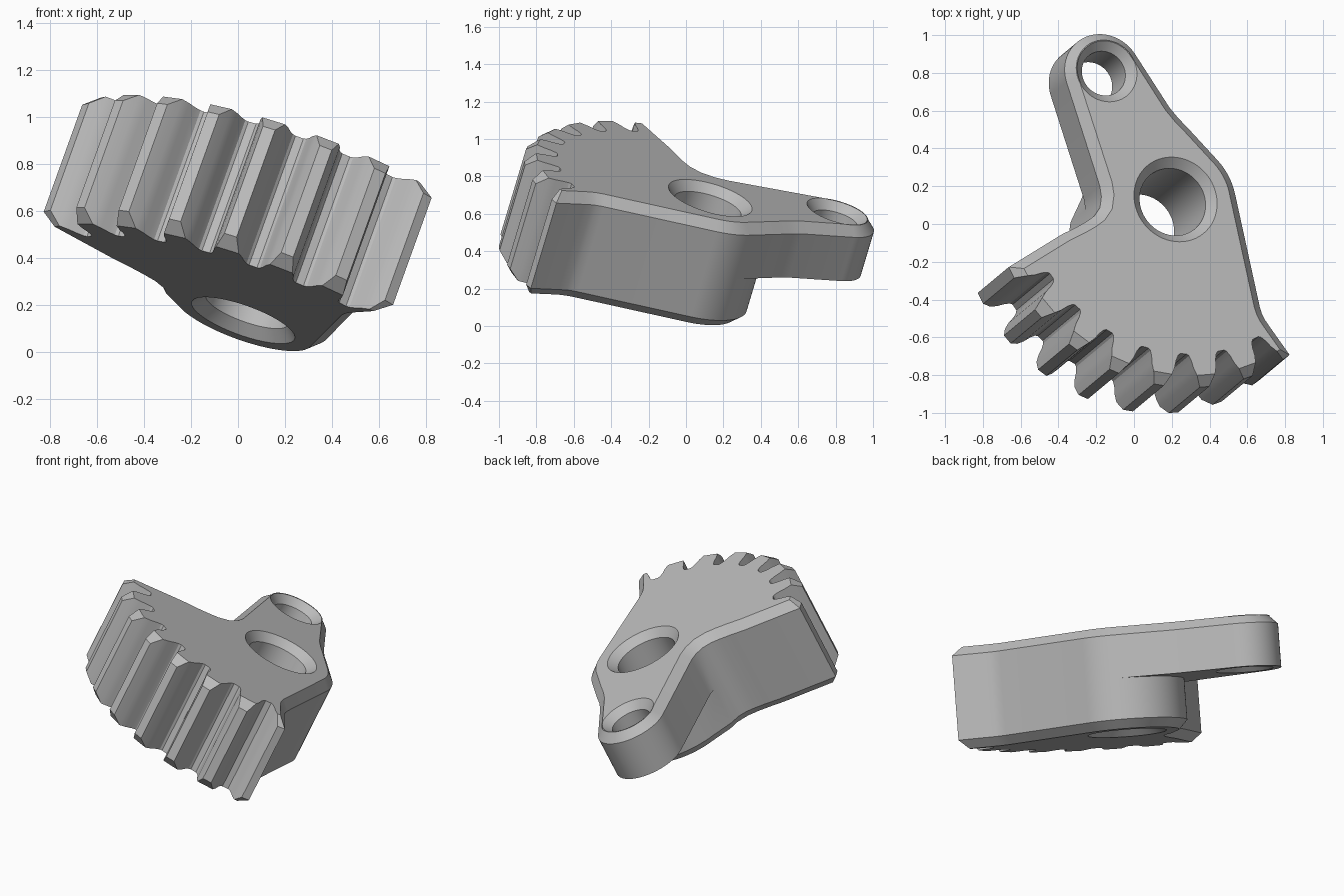
import bpy, bmesh, math
from mathutils import Vector, Matrix

cube = bpy.data.objects.get("Cube")
if cube:
    bpy.data.objects.remove(cube)

THICK, ARM_THICK, CHAMFER = 0.607, 0.31, 0.052
TIP_R, HUB_R, PITCH = 1.02, 0.36, 14.4
EYE = (-0.319, 0.707)


def polar(r, deg, c=(0, 0)):
    a = math.radians(deg)
    return (c[0] + r * math.cos(a), c[1] + r * math.sin(a))


def arc(r, a0, a1, steps, c=(0, 0)):
    return [polar(r, a0 + (a1 - a0) * i / steps, c) for i in range(steps + 1)]


def inset(pts, d):
    """Mitred inward offset of a counter-clockwise outline."""
    out = []
    for i, p in enumerate(pts):
        p = Vector(p)
        e1 = (p - Vector(pts[i - 1])).normalized()
        e2 = (Vector(pts[(i + 1) % len(pts)]) - p).normalized()
        n1, n2 = Vector((-e1.y, e1.x)), Vector((-e2.y, e2.x))
        out.append(tuple(p + (n1 + n2) * d / (1 + n1.dot(n2))))
    return out


# Outline pieces, counter-clockwise
corner = [(-0.396, 0.03), (-0.41, -0.03), (-0.445, -0.075),
          (-0.49, -0.105), (-0.55, -0.137), (-0.638, -0.177)]
rim = arc(TIP_R, -159.5, -55.5, 40)
far_side = [(0.48, -0.685), (0.455, -0.643), (0.444, -0.615), (0.436, -0.58)]
far_side += arc(HUB_R, 7, 39, 8)
arm = [(0.125, 0.41), (0.08, 0.46), (0.035, 0.52)]
arm += arc(0.217, 30, 192, 32, EYE) + [(-0.40, 0.09)]
hub_back = arc(HUB_R, 43, 155, 28)

# Half of a tooth gap: radius and half-angle, from tip to root
FLANK = [(TIP_R, 5.66), (TIP_R - CHAMFER, 4.16), (0.93, 3.3), (0.888, 2.75),
         (0.86, 2.0), (0.85, 1.2)]


def toothed(back, d=0):
    """Whole outline with the given back chain, shrunk by d for a chamfered face."""
    blank = inset(corner + rim + far_side + back, d)
    first, last = len(corner), len(corner) + len(rim) - 1
    flank = [FLANK[1] if d else FLANK[0]] + FLANK[1:]
    teeth = []
    for k in reversed(range(7)):
        mid = -63.8 - PITCH * k
        teeth += [polar(r, mid - h) for r, h in flank]
        teeth += [polar(r, mid + h) for r, h in reversed(flank)]
    return blank[:first + 1] + teeth + blank[last:]


def wall(bm, layers):
    """Side faces through (outline, depth below the top face) layers."""
    rings = [[bm.verts.new((x, y, -depth)) for x, y in pts] for pts, depth in layers]
    for a, b in zip(rings, rings[1:]):
        for i in range(len(a)):
            bm.faces.new((b[i - 1], b[i], a[i], a[i - 1]))


def bore(bm, centre, r, rim_r, depth):
    """Through-hole, countersunk at both ends."""
    c = rim_r - r
    profile = [(rim_r, 0), (r, c), (r, depth - c), (rim_r, depth)]
    wall(bm, [(arc(rad, 0, 354, 59, centre), z) for rad, z in profile])


bm = bmesh.new()
wall(bm, [(toothed(arm, CHAMFER), 0), (toothed(arm), CHAMFER), (toothed(arm), ARM_THICK)])
wall(bm, [(toothed(hub_back), ARM_THICK), (toothed(hub_back), THICK - CHAMFER),
          (toothed(hub_back, CHAMFER), THICK)])
bore(bm, (0, 0), 0.185, 0.233, THICK)
bore(bm, EYE, 0.122, 0.17, ARM_THICK)
bmesh.ops.remove_doubles(bm, verts=bm.verts, dist=0.0001)

# Flat faces: top, underside of the arm, bottom
for depth in (0, ARM_THICK, THICK):
    loops = [e for e in bm.edges if e.is_boundary
             and all(abs(p.co.z + depth) < 0.001 for p in e.verts)]
    bmesh.ops.triangle_fill(bm, edges=loops, use_beauty=True, normal=(0, 0, 1))
bmesh.ops.recalc_face_normals(bm, faces=bm.faces)

# Tilted pose
normal = Vector((0.36, 0.30, 1)).normalized()
u = Vector((1, 0, -0.36)).normalized()
v = normal.cross(u)
pose = Matrix((u, v, normal)).transposed().to_4x4()
bm.transform(Matrix.Translation((0.22, 0.13, 0.685)) @ pose)

mesh = bpy.data.meshes.new("sector_gear_lever")
bm.to_mesh(mesh)
bm.free()
body = bpy.data.objects.new("sector_gear_lever", mesh)
bpy.context.collection.objects.link(body)

# Plain metal
grey = bpy.data.materials.new("light_grey_metal")
grey.use_nodes = True
colour = (0.5, 0.5, 0.5, 1)
grey.diffuse_color = colour
grey.node_tree.nodes["Principled BSDF"].inputs["Base Color"].default_value = colour
mesh.materials.append(grey)

bpy.ops.object.select_all(action='DESELECT')
body.select_set(True)
bpy.context.view_layer.objects.active = body
bpy.ops.object.shade_smooth_by_angle(angle=math.radians(25))
